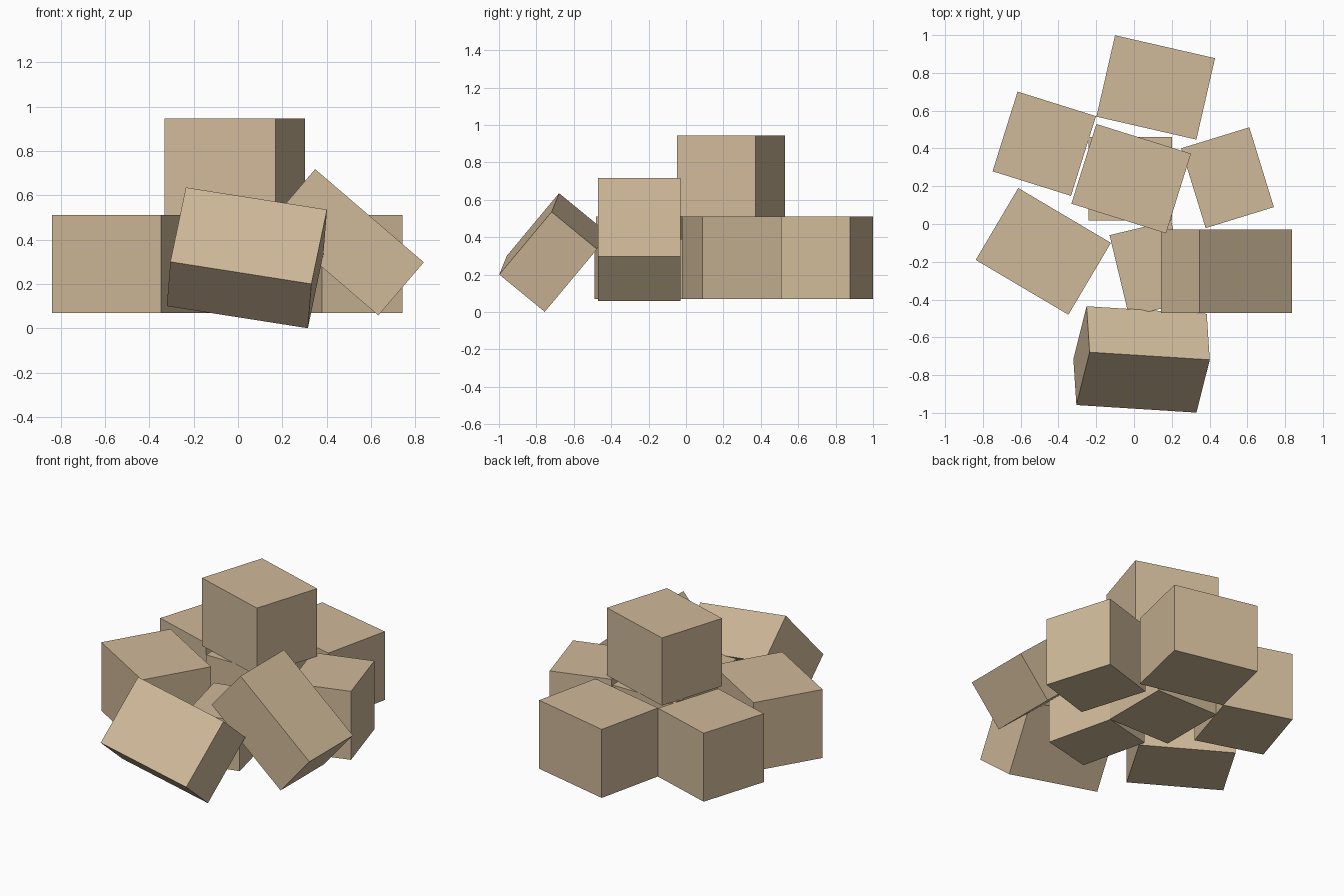
import bpy
from math import radians

if "Cube" in bpy.data.objects:
    bpy.data.objects.remove(bpy.data.objects["Cube"])

# One flat cardboard colour
cardboard = bpy.data.materials.new("cardboard_tan")
cardboard.diffuse_color = (0.63, 0.49, 0.32, 1)
cardboard.use_nodes = True
cardboard.node_tree.nodes["Principled BSDF"].inputs["Base Color"].default_value = cardboard.diffuse_color


def carton(name, centre, size, turn):
    """Plain closed box: centre, size, and XYZ rotation in degrees."""
    bpy.ops.mesh.primitive_cube_add(size=1, location=centre,
                                    rotation=[radians(a) for a in turn])
    box = bpy.context.object
    box.name = name
    box.scale = size
    box.data.materials.append(cardboard)
    return box


# Upright cartons: name, x, y, bottom z, width, height, yaw (all 0.44 deep)
DEPTH = 0.442
upright = [
    ("back_carton", 0.115, 0.723, 0.07, 0.543, 0.44, -12.9),
    ("back_left_carton", -0.475, 0.425, 0.07, 0.435, 0.44, -17.4),
    ("left_carton", -0.48, -0.145, 0.07, 0.57, 0.44, -30.6),
    ("right_carton", 0.495, 0.245, 0.07, 0.378, 0.44, 17.1),
    ("middle_carton", -0.02, 0.24, 0.07, 0.44, 0.44, 0),
    ("low_front_carton", 0.085, -0.235, 0.07, 0.335, 0.32, 13.5),
    ("top_carton", -0.015, 0.24, 0.51, 0.525, 0.435, -17.4),
]
for name, x, y, z, width, height, yaw in upright:
    carton(name, (x, y, z + height / 2), (width, DEPTH, height), (0, 0, yaw))

# Two flatter cartons leaning against the pile
LEANING = (0.645, DEPTH, 0.315)
carton("leaning_right_carton", (0.49, -0.25, 0.388), LEANING, (0, 40.6, 0))
carton("leaning_front_carton", (0.04, -0.717, 0.318), LEANING, (50.1, 8.9, -3.6))
